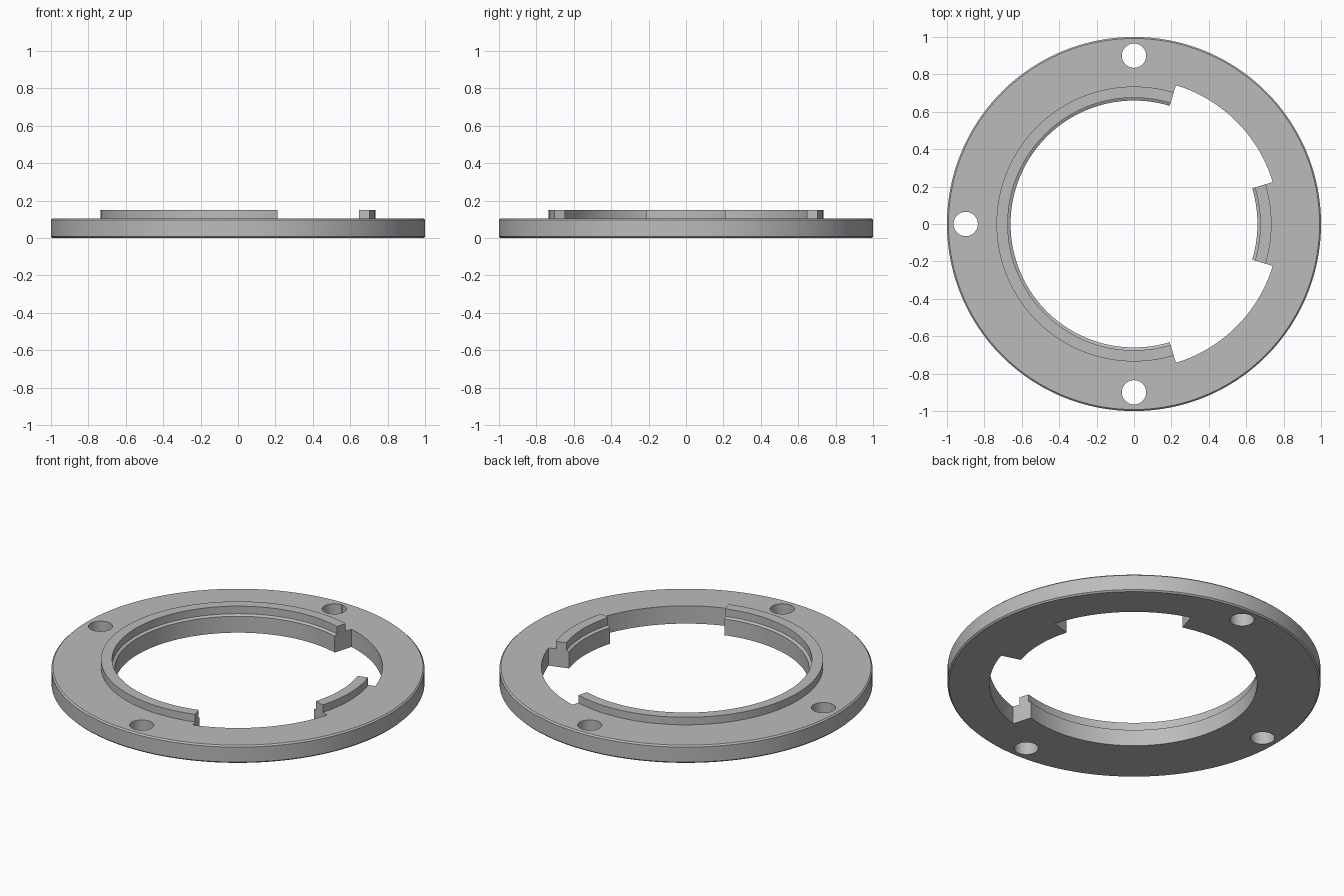
import bpy, bmesh
from math import radians, cos, sin, tau

cube = bpy.data.objects.get("Cube")
if cube:
    bpy.data.objects.remove(cube, do_unlink=True)

# Main dimensions
THICK, LIP_TOP = 0.105, 0.15
BORE, LIP_IN, LIP_OUT, POCKET = 0.66, 0.675, 0.735, 0.775
GAP_START, GAP_END = radians(16.8), radians(73.2)
HOLE_CENTRE, HOLE_RADIUS = 0.9, 0.065
EDGE = 0.008

grey = bpy.data.materials.new("plain_grey")
grey.use_nodes = True
colour = (0.5, 0.5, 0.5, 1)
grey.diffuse_color = colour
grey.node_tree.nodes["Principled BSDF"].inputs["Base Color"].default_value = colour


def sweep(name, profile, start=0.0, end=tau, steps=192):
    """Sweep a closed (radius, z) profile around z, capped unless it is a full turn."""
    full = abs(end - start - tau) < 1e-6
    bm = bmesh.new()
    rings = []
    for i in range(steps if full else steps + 1):
        a = start + (end - start) * i / steps
        rings.append([bm.verts.new((r * cos(a), r * sin(a), z)) for r, z in profile])
    pairs = list(zip(rings, rings[1:]))
    if full:
        pairs.append((rings[-1], rings[0]))
    else:
        bm.faces.new(rings[0])
        bm.faces.new(rings[-1])
    n = len(profile)
    for a, b in pairs:
        for k in range(n):
            m = (k + 1) % n
            bm.faces.new((a[k], a[m], b[m], b[k]))
    bmesh.ops.recalc_face_normals(bm, faces=bm.faces)
    mesh = bpy.data.meshes.new(name)
    bm.to_mesh(mesh)
    bm.free()
    mesh.materials.append(grey)
    ob = bpy.data.objects.new(name, mesh)
    bpy.context.collection.objects.link(ob)
    return ob


# Flange with its raised lip and the small ledge inside it
flange = sweep("mounting_flange", [
    (BORE, 0), (1 - EDGE, 0), (1, EDGE), (1, THICK - EDGE), (1 - EDGE, THICK),
    (LIP_OUT, THICK), (LIP_OUT, LIP_TOP), (LIP_IN, LIP_TOP),
    (LIP_IN, THICK), (BORE, THICK - EDGE)])

# Two pockets that interrupt the lip, mirrored front to back
cutters = []
for side, (a, b) in {"back": (GAP_START, GAP_END), "front": (-GAP_END, -GAP_START)}.items():
    cutters.append(sweep(side + "_pocket_cutter",
                         [(0.5, -0.1), (POCKET, -0.1), (POCKET, 0.3), (0.5, 0.3)], a, b, 32))

# Three screw holes
for name, x, y in (("back", 0, 1), ("front", 0, -1), ("right", -1, 0)):
    bpy.ops.mesh.primitive_cylinder_add(vertices=48, radius=HOLE_RADIUS, depth=0.4,
                                        location=(x * HOLE_CENTRE, y * HOLE_CENTRE, 0))
    hole = bpy.context.object
    hole.name = name + "_hole_cutter"
    hole.data.materials.append(grey)
    cutters.append(hole)

# Cut, then discard the cutters
bpy.ops.object.select_all(action="DESELECT")
bpy.context.view_layer.objects.active = flange
flange.select_set(True)
for cutter in cutters:
    cutter.hide_render = True
    mod = flange.modifiers.new("cut", "BOOLEAN")
    mod.operation = "DIFFERENCE"
    mod.solver = "EXACT"
    mod.object = cutter
    bpy.ops.object.modifier_apply(modifier=mod.name)
    bpy.data.objects.remove(cutter, do_unlink=True)

bpy.ops.object.shade_smooth_by_angle(angle=radians(30))
